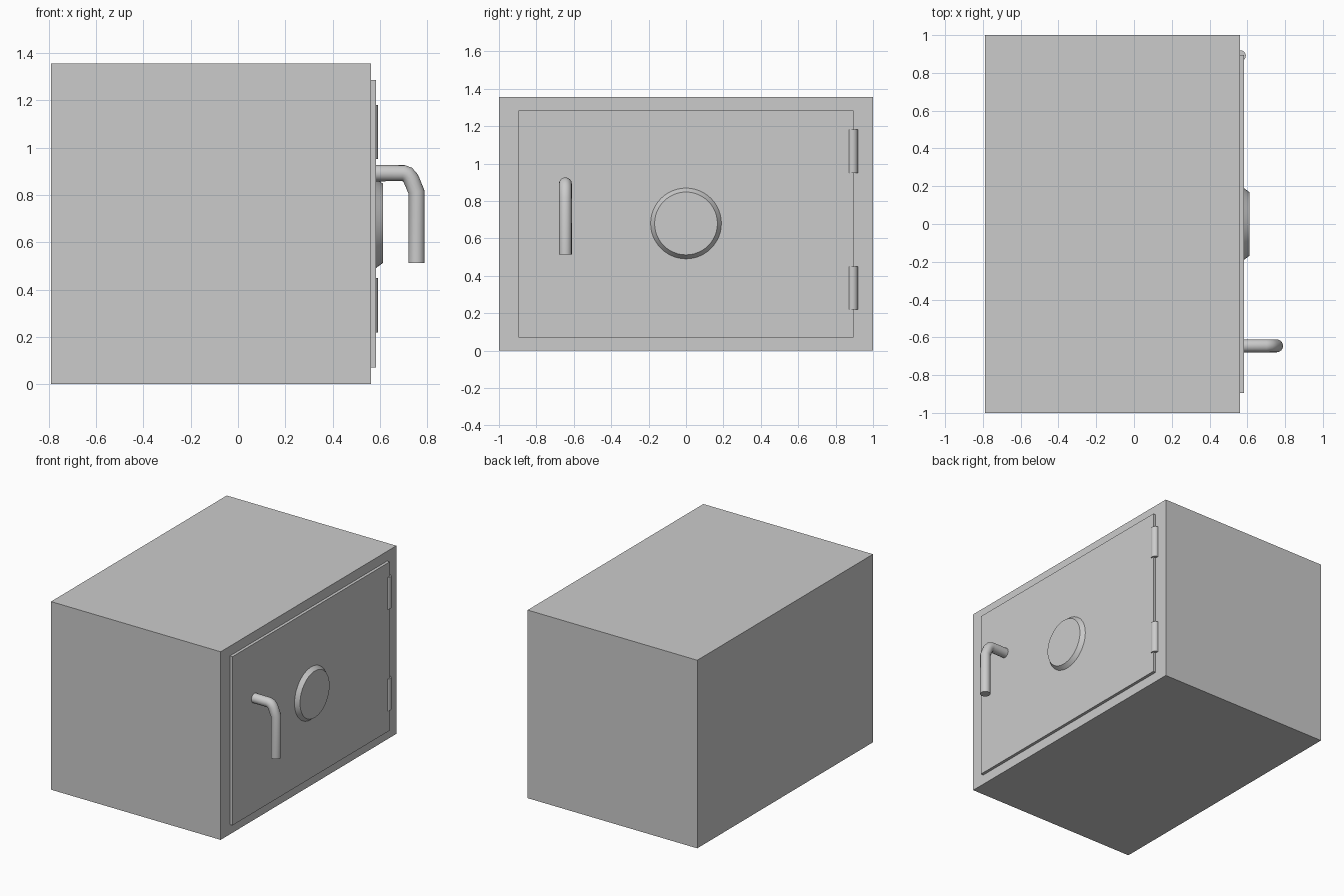
import bpy
from math import radians, pi

if "Cube" in bpy.data.objects:
    bpy.data.objects.remove(bpy.data.objects["Cube"])


def box(name, x, y, z):
    """Box from (min, max) ranges."""
    bpy.ops.mesh.primitive_cube_add(size=1, location=[(a + b) / 2 for a, b in (x, y, z)])
    ob = bpy.context.object
    ob.name = name
    ob.scale = [b - a for a, b in (x, y, z)]
    bpy.ops.object.transform_apply(location=False, rotation=False, scale=True)
    return ob


def smooth(ob):
    bpy.ops.object.select_all(action='DESELECT')
    ob.select_set(True)
    bpy.context.view_layer.objects.active = ob
    bpy.ops.object.shade_smooth_by_angle(angle=radians(30))


# Safe body and door panel
box("safe_body", (-0.79, 0.562), (-1, 1), (0, 1.355))
box("door", (0.55, 0.583), (-0.895, 0.895), (0.07, 1.285))

# Hinge barrels, half sunk into the front
for name, z in (("lower_hinge", 0.334), ("upper_hinge", 1.066)):
    bpy.ops.mesh.primitive_cylinder_add(vertices=24, radius=0.028, depth=0.23,
                                        location=(0.564, 0.891, z))
    bpy.context.object.name = name
    smooth(bpy.context.object)

# Tapered dial
bpy.ops.mesh.primitive_cone_add(vertices=48, radius1=0.19, radius2=0.168, depth=0.03,
                                location=(0.597, 0, 0.68), rotation=(0, pi / 2, 0))
bpy.context.object.name = "dial"
smooth(bpy.context.object)

# Bent lever handle swept along a path
path = [(0.575, 0.892), (0.698, 0.892), (0.716, 0.886), (0.731, 0.868),
        (0.7545, 0.812), (0.7545, 0.513)]
curve = bpy.data.curves.new("handle", 'CURVE')
curve.dimensions = '3D'
curve.bevel_depth = 0.0345
curve.bevel_resolution = 6
curve.use_fill_caps = True
spline = curve.splines.new('POLY')
spline.points.add(len(path) - 1)
for p, (x, z) in zip(spline.points, path):
    p.co = (x, -0.645, z, 1)
handle = bpy.data.objects.new("handle", curve)
bpy.context.collection.objects.link(handle)
bpy.ops.object.select_all(action='DESELECT')
handle.select_set(True)
bpy.context.view_layer.objects.active = handle
bpy.ops.object.convert(target='MESH')
smooth(bpy.context.object)
